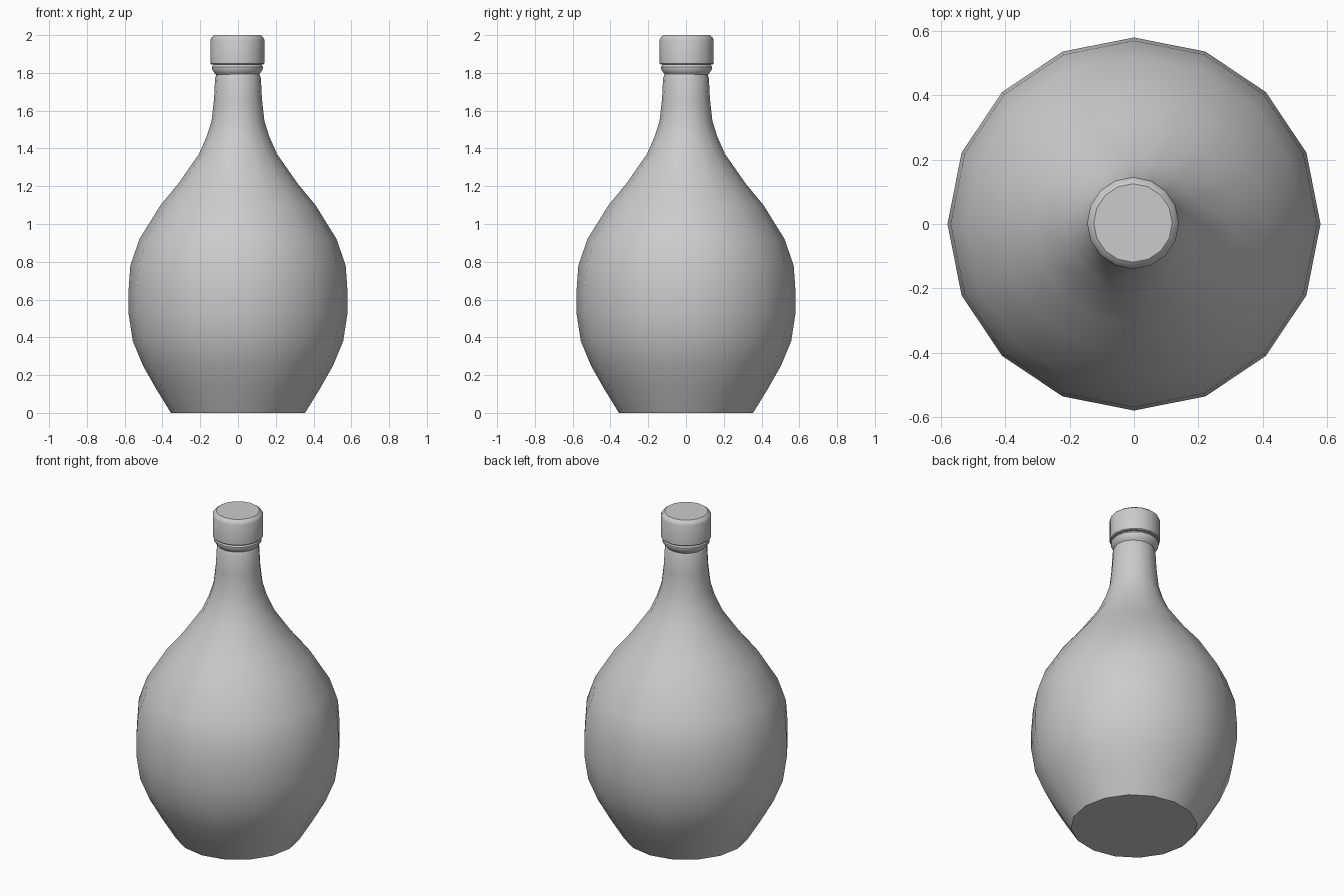
import bpy, bmesh, math

SIDES = 16

old = bpy.data.objects.get("Cube")
if old:
    bpy.data.objects.remove(old, do_unlink=True)

grey = bpy.data.materials.new("plain grey")
grey.use_nodes = True
colour = (0.6, 0.6, 0.6, 1)
grey.diffuse_color = colour
grey.node_tree.nodes["Principled BSDF"].inputs["Base Color"].default_value = colour


def lathe(name, profile, centre=(0, 0), sharp=35):
    """Revolve (radius, height) points into a closed solid."""
    bm = bmesh.new()
    rings = []
    for r, z in profile:
        angles = [math.tau * i / SIDES for i in range(SIDES)]
        rings.append([bm.verts.new((r * math.cos(a), r * math.sin(a), z)) for a in angles])
    for low, high in zip(rings, rings[1:]):
        for i in range(SIDES):
            j = (i + 1) % SIDES
            bm.faces.new((low[i], low[j], high[j], high[i]))
    bm.faces.new(rings[0][::-1])
    bm.faces.new(rings[-1])
    mesh = bpy.data.meshes.new(name)
    bm.to_mesh(mesh)
    bm.free()
    mesh.materials.append(grey)
    obj = bpy.data.objects.new(name, mesh)
    obj.location = (*centre, 0)
    bpy.context.collection.objects.link(obj)
    bpy.ops.object.select_all(action="DESELECT")
    obj.select_set(True)
    bpy.context.view_layer.objects.active = obj
    bpy.ops.object.shade_smooth_by_angle(angle=math.radians(sharp))
    return obj


# Round body tapering into the neck
lathe("bottle_body", [
    (0.355, 0), (0.435, 0.13), (0.503, 0.25), (0.557, 0.38), (0.58, 0.53),
    (0.58, 0.64), (0.57, 0.78), (0.522, 0.92), (0.41, 1.1), (0.315, 1.215),
    (0.207, 1.37), (0.165, 1.465), (0.14, 1.545), (0.127, 1.66),
    (0.121, 1.775), (0.112, 1.795)])

# Collar and cap sit very slightly off the body's axis
offset = (-0.003, 0.003)
lathe("neck_collar", [
    (0.108, 1.785), (0.122, 1.8), (0.135, 1.82), (0.135, 1.832), (0.122, 1.85)], offset)
lathe("bottle_cap", [
    (0.138, 1.845), (0.143, 1.85), (0.143, 1.975), (0.137, 1.988), (0.122, 2)], offset)
